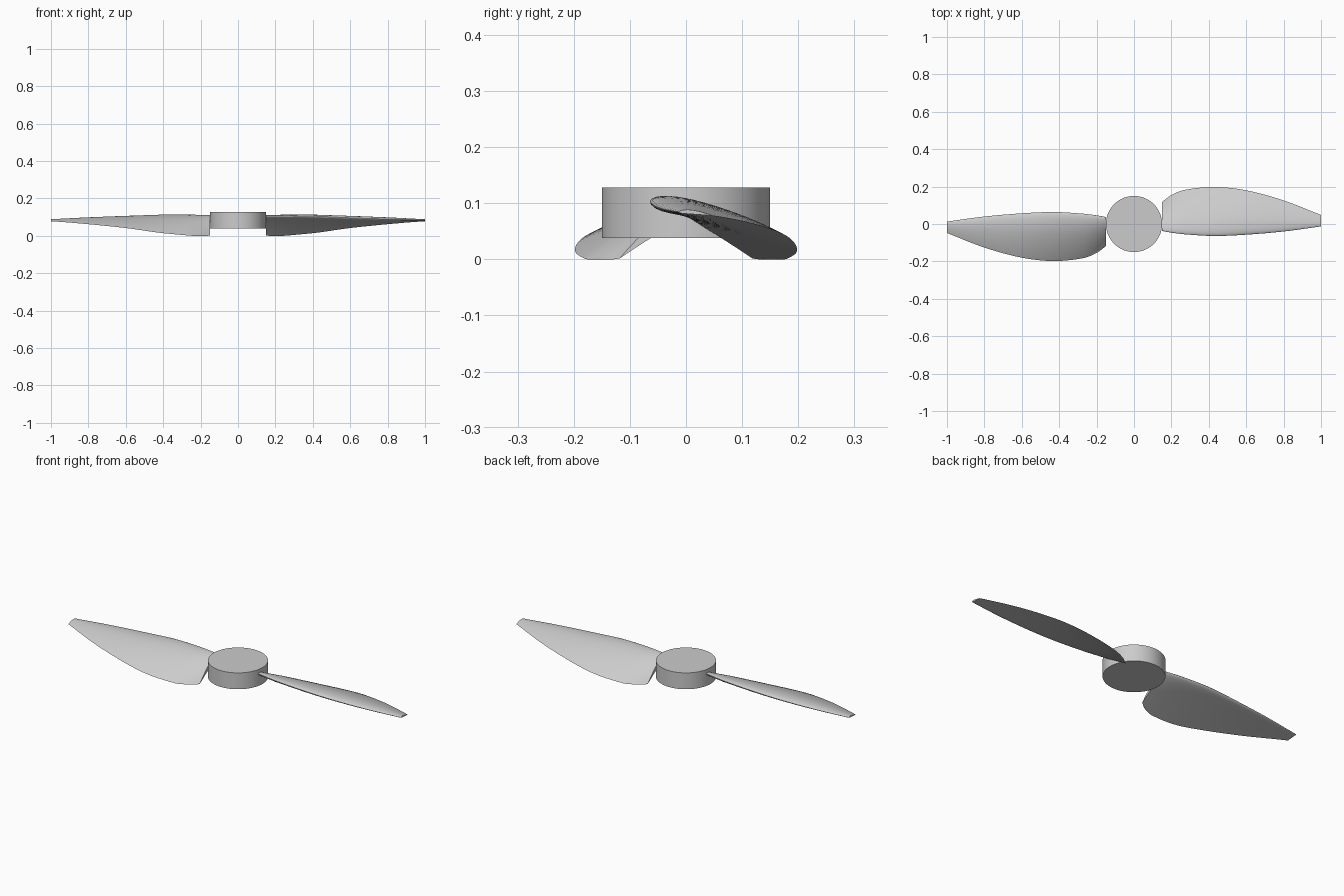
import bpy, bmesh, math

cube = bpy.data.objects.get("Cube")
if cube:
    bpy.data.objects.remove(cube, do_unlink=True)

grey = bpy.data.materials.new("plain grey")
grey.use_nodes = True
GREY = (0.6, 0.6, 0.6, 1)
grey.diffuse_color = GREY
grey.node_tree.nodes["Principled BSDF"].inputs["Base Color"].default_value = GREY

AXIS_Z = 0.083      # height of the blade pitch axis and hub middle
HUB_R, HUB_H = 0.15, 0.09

# Blade stations: radius, leading edge y, trailing edge y, pitch in degrees
STATIONS = [
    (0.15, -0.037, 0.118, 34.5),
    (0.20, -0.046, 0.155, 29),
    (0.27, -0.055, 0.182, 24),
    (0.43, -0.064, 0.198, 18.3),
    (0.60, -0.057, 0.180, 13),
    (0.80, -0.040, 0.126, 9.5),
    (1.00, -0.013, 0.048, 6.5),
]


def station(i, t):
    """Smooth spline between station i and the next one."""
    p = [STATIONS[min(max(i + k, 0), len(STATIONS) - 1)] for k in (-1, 0, 1, 2)]
    out = [p[1][0] + (p[2][0] - p[1][0]) * t]
    h = p[2][0] - p[1][0]
    for a, b, c, d in zip(*(q[1:] for q in p)):
        m0 = (c - a) / (p[2][0] - p[0][0]) * h
        m1 = (d - b) / (p[3][0] - p[1][0]) * h
        out.append((2*t**3 - 3*t**2 + 1) * b + (t**3 - 2*t**2 + t) * m0
                   + (3*t**2 - 2*t**3) * c + (t**3 - t**2) * m1)
    return out


def airfoil(n=20, camber=0.04, peak=0.4, thick=0.12):
    """Closed unit-chord wing section, from trailing edge over the top and back."""
    def point(u, side):
        half = 5 * thick * (0.2969 * math.sqrt(u) - 0.126 * u - 0.3516 * u**2
                            + 0.2843 * u**3 - 0.1036 * u**4)
        front = peak if u < peak else 1 - peak
        mean = camber * (1 - ((u - peak) / front) ** 2)
        return u, mean + side * half
    us = [(1 - math.cos(math.pi * k / n)) / 2 for k in range(n + 1)]
    return [point(u, 1) for u in reversed(us)] + [point(u, -1) for u in us[1:-1]]


def finish(bm, name):
    bmesh.ops.recalc_face_normals(bm, faces=bm.faces)
    mesh = bpy.data.meshes.new(name)
    bm.to_mesh(mesh)
    bm.free()
    mesh.materials.append(grey)
    obj = bpy.data.objects.new(name, mesh)
    bpy.context.collection.objects.link(obj)
    bpy.ops.object.select_all(action='DESELECT')
    obj.select_set(True)
    bpy.context.view_layer.objects.active = obj
    bpy.ops.object.shade_smooth_by_angle(angle=math.radians(40))
    return obj


def build_blade(name, sign):
    """Twisted lofted blade; sign -1 gives the half-turn copy."""
    bm = bmesh.new()
    section = airfoil()
    steps = 6
    cuts = [station(i, k / steps) for i in range(len(STATIONS) - 1) for k in range(steps)]
    cuts.append(STATIONS[-1])
    rings = []
    for x, lead, trail, pitch in cuts:
        a = math.radians(pitch)
        chord = (trail - lead) / math.cos(a)
        ring = []
        for u, v in section:
            along, up = u * chord + lead / math.cos(a), v * chord
            y = along * math.cos(a) + up * math.sin(a)
            z = AXIS_Z - along * math.sin(a) + up * math.cos(a)
            ring.append(bm.verts.new((sign * x, sign * y, max(z, 0))))
        rings.append(ring)
    for r, s in zip(rings, rings[1:]):
        for k in range(len(r)):
            j = (k + 1) % len(r)
            bm.faces.new((r[k], r[j], s[j], s[k]))
    bm.faces.new(rings[0])
    bm.faces.new(rings[-1])
    return finish(bm, name)


# Hub disc
bm = bmesh.new()
bmesh.ops.create_cone(bm, cap_ends=True, segments=64, radius1=HUB_R, radius2=HUB_R, depth=HUB_H)
bmesh.ops.translate(bm, verts=bm.verts, vec=(0, 0, AXIS_Z))
finish(bm, "hub")

# Two blades, half a turn apart
build_blade("left_blade", 1)
build_blade("right_blade", -1)
